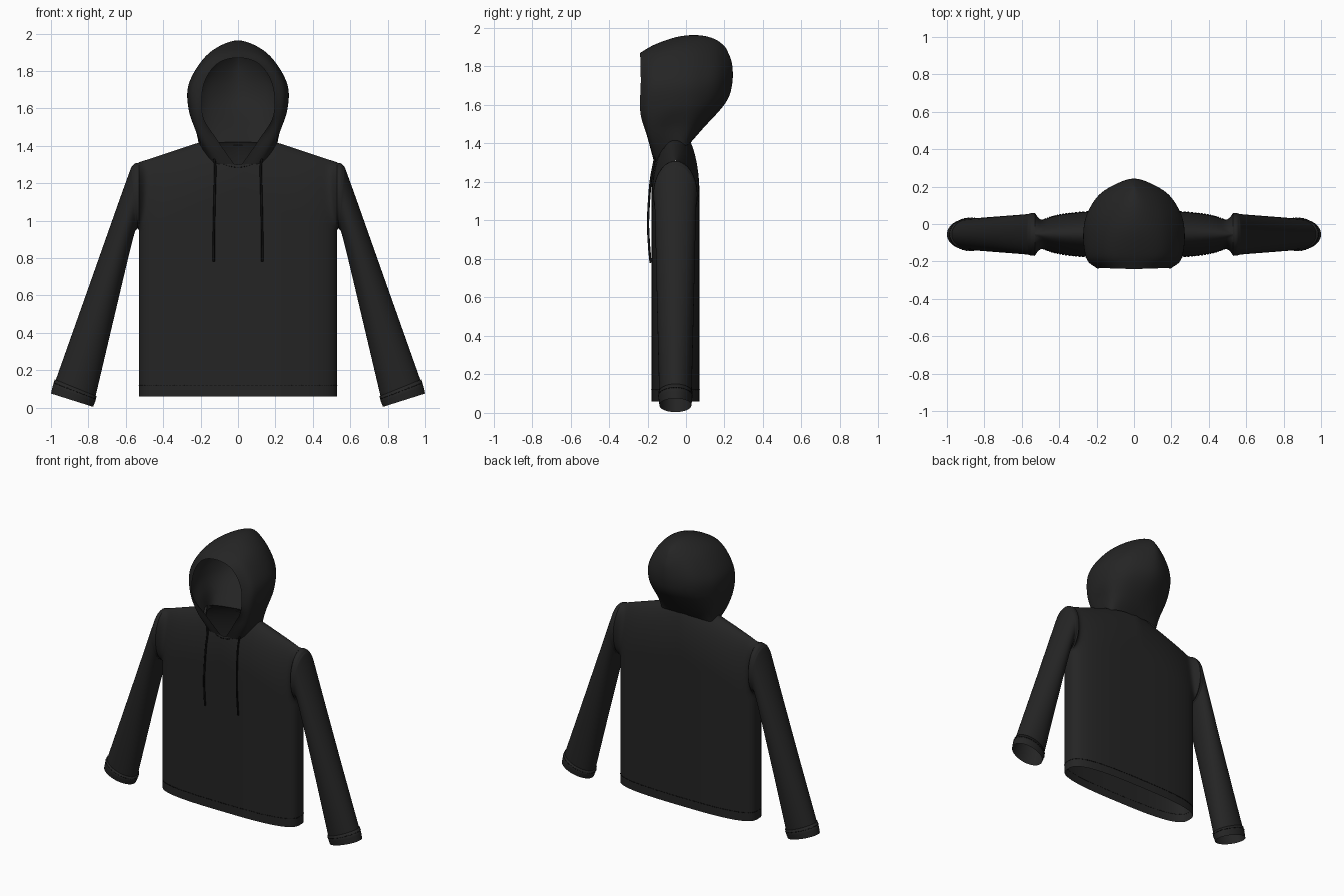
import bpy, bmesh, math
from mathutils import Vector

if "Cube" in bpy.data.objects:
    bpy.data.objects.remove(bpy.data.objects["Cube"])

YC, D, W = -0.055, 0.125, 0.53          # body centre plane, half depth, half width


def material(name, v):
    m = bpy.data.materials.new(name)
    m.diffuse_color = (v, v, v, 1)
    m.use_nodes = True
    m.node_tree.nodes["Principled BSDF"].inputs["Base Color"].default_value = m.diffuse_color
    return m


cloth, cord = material("black_cloth", 0.018), material("black_cord", 0.005)


def spline(pts, n, end=None):
    """Catmull-Rom through points of any dimension."""
    p = [Vector(q) for q in pts]
    p = [2 * p[0] - p[1]] + p + [Vector(end) if end else 2 * p[-1] - p[-2]]
    out = []
    for i in range(1, len(p) - 2):
        a, b, c, d = p[i - 1:i + 3]
        for k in range(n):
            t = k / n
            out.append((2 * b + (c - a) * t + (2 * a - 5 * b + 4 * c - d) * t ** 2
                        + (3 * b - a - 3 * c + d) * t ** 3) / 2)
    return out + [p[-2]]


def surface(name, grids, wrap=False, mirror=False):
    """Skin grids of points into one smooth mesh object."""
    bm = bmesh.new()
    for rows in grids:
        vs = [[bm.verts.new(p) for p in r] for r in rows]
        n = len(rows[0])
        for a, b in zip(vs, vs[1:]):
            for i in range(n if wrap else n - 1):
                j = (i + 1) % n
                bm.faces.new((a[i], a[j], b[j], b[i]))
    bmesh.ops.remove_doubles(bm, verts=bm.verts, dist=0.0008)
    bmesh.ops.recalc_face_normals(bm, faces=bm.faces)
    for f in bm.faces:
        f.smooth = True
    me = bpy.data.meshes.new(name)
    bm.to_mesh(me)
    bm.free()
    me.materials.append(cloth)
    return add(name, me, mirror)


def add(name, data, mirror=False):
    ob = bpy.data.objects.new(name, data)
    bpy.context.collection.objects.link(ob)
    if mirror:
        ob.modifiers.new("mirror", 'MIRROR').merge_threshold = 0.002
    return ob


def tubes(name, lines, radius, sides=1):
    """Round cords along polylines, mirrored by negating x."""
    cu = bpy.data.curves.new(name, 'CURVE')
    cu.dimensions, cu.bevel_depth, cu.bevel_resolution = '3D', radius, sides
    cu.use_fill_caps = True
    for line in lines:
        for s in (1, -1):
            sp = cu.splines.new('POLY')
            sp.points.add(len(line) - 1)
            for q, p in zip(sp.points, line):
                q.co = (p[0] * s, p[1], p[2], 1)
    cu.materials.append(cord)
    return add(name, cu)


def dashes(loop):
    return [(a, a.lerp(b, 0.65)) for a, b in zip(loop, loop[1:])]


# Body: front and back sheets that meet at the sides and the shoulder ridge
def ridge(x):
    return 1.42 + 0.33 * (0.2 - abs(x))


def depth(x, z):
    u = min(abs(x) / W, 1)
    s = min(max((ridge(x) - z) / 0.35, 0), 1)
    body = D * (1 - u ** 3) ** (1 / 3) * math.sqrt(1 - (1 - s) ** 2)
    arm = 0.115 * math.sqrt(max(0, 1 - ((z - 1.13) / 0.18) ** 2)) * u ** 8
    return (body ** 4 + arm ** 4) ** 0.25


def neck(x, side):
    if abs(x) >= 0.2:
        return ridge(x)
    return 1.30 + 0.12 * (x / 0.2) ** 2 if side < 0 else 1.42


def sheet(side):
    rows = []
    for i in range(57):
        x = W * math.sin(math.pi * (i / 56 - 0.5))
        top = neck(x, side)
        col = []
        for k in range(61):
            z = 0.06 + (top - 0.06) * (1 - (1 - k / 60) ** 1.7)
            col.append((x, YC + side * depth(x, z), z))
        rows.append(col)
    return rows


surface("body", [sheet(-1), sheet(1)])

# Sleeves: outer x, outer z, inner x, inner z, half depth
arm = spline([(0.53, 1.31, 0.53, 0.95, 0.115), (0.562, 1.295, 0.54, 0.955, 0.113),
              (0.60, 1.205, 0.565, 0.89, 0.107), (0.80, 0.64, 0.67, 0.45, 0.095),
              (1.0, 0.075, 0.775, 0.004, 0.083)], 8)


def arm_ring(r, grow=1.0, n=40):
    ox, oz, ix, iz, d = r
    pts = []
    for i in range(n):
        a = 2 * math.pi * i / n
        c = grow * math.cos(a)
        pts.append(Vector(((ox + ix) / 2 + (ox - ix) / 2 * c,
                           YC + d * grow * math.sin(a),
                           (oz + iz) / 2 + (oz - iz) / 2 * c)))
    return pts


surface("sleeve", [[arm_ring(r) for r in arm]], wrap=True, mirror=True)

# Cuffs: slightly wider turned bands
cuff_top = arm[-9].lerp(arm[-1], 0.87)
surface("cuff", [[arm_ring(cuff_top), arm_ring(cuff_top, 1.05),
                  arm_ring(cuff_top.lerp(arm[-1], 0.5), 1.04), arm_ring(arm[-1], 1.0)]],
        wrap=True, mirror=True)

# Hood: half arches from the neckline up to the crown, opening edge to centre back
arches = [
    [(0.02, -0.165, 1.30), (0.11, -0.20, 1.43), (0.188, -0.237, 1.56),
     (0.185, -0.235, 1.72), (0.115, -0.237, 1.835), (0, -0.24, 1.87)],
    [(0.13, -0.15, 1.31), (0.20, -0.185, 1.44), (0.245, -0.19, 1.58),
     (0.245, -0.18, 1.73), (0.15, -0.17, 1.87), (0, -0.16, 1.915)],
    [(0.20, -0.06, 1.38), (0.225, -0.08, 1.48), (0.265, -0.06, 1.60),
     (0.26, -0.05, 1.74), (0.155, -0.05, 1.895), (0, -0.04, 1.955)],
    [(0.19, 0.0, 1.39), (0.21, 0.02, 1.48), (0.24, 0.06, 1.61),
     (0.235, 0.07, 1.74), (0.14, 0.07, 1.89), (0, 0.07, 1.962)],
    [(0.10, 0.02, 1.40), (0.13, 0.08, 1.49), (0.155, 0.16, 1.62),
     (0.155, 0.18, 1.74), (0.09, 0.175, 1.865), (0, 0.155, 1.94)],
    [(0, 0.02, 1.40), (0, 0.09, 1.48), (0, 0.205, 1.61),
     (0, 0.24, 1.71), (0, 0.238, 1.82), (0, 0.205, 1.90)],
]


def flip(p):
    return (-p[0], p[1], p[2])


fine = [spline(a, 7, flip(a[-2])) for a in arches]
hood = [spline(c, 7, flip(c[-2])) for c in zip(*fine)]
surface("hood", [hood], mirror=True)

# Drawstrings
string = spline([(0.135, -0.15, 1.37), (0.122, -0.168, 1.29), (0.124, -0.186, 1.18),
                 (0.128, -0.197, 1.0), (0.13, -0.192, 0.87), (0.13, -0.184, 0.78)], 8)
tubes("drawstring", [string], 0.006, 2)

# Stitching on hem, cuffs and neckline
hem = []
for side in (-1, 1):
    line = []
    for i in range(37):
        x = W * math.sin(math.pi / 2 * i / 36)
        line.append(Vector((x, YC + side * (depth(x, 0.12) + 0.001), 0.12)))
    hem += dashes(line)
collar = []
for i in range(13):
    x = 0.17 * i / 12
    z = neck(x, -1) - 0.015
    collar.append(Vector((x, YC - depth(x, z) - 0.001, z)))
cuff_line = arm_ring(cuff_top.lerp(arm[-1], 0.25), 1.05)
tubes("stitching", hem + dashes(collar) + dashes(cuff_line + cuff_line[:1]), 0.002)
